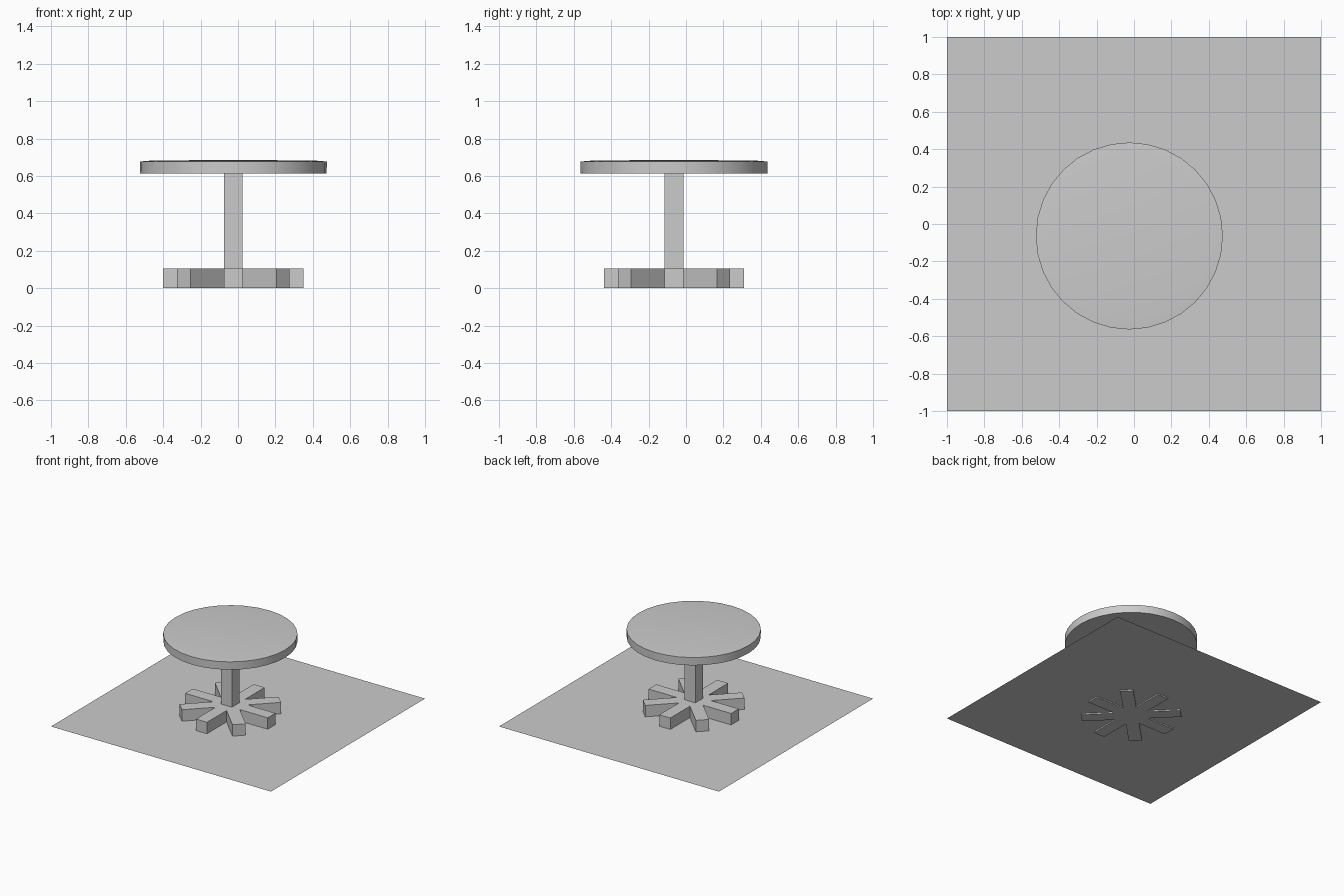
import bpy, bmesh
from math import cos, sin, pi

if "Cube" in bpy.data.objects:
    bpy.data.objects.remove(bpy.data.objects["Cube"])

CX, CY = -0.025, -0.064   # table axis
SEGS = 32


def make(name, verts, faces):
    mesh = bpy.data.meshes.new(name)
    mesh.from_pydata(verts, [], faces)
    bm = bmesh.new()
    bm.from_mesh(mesh)
    bmesh.ops.recalc_face_normals(bm, faces=bm.faces)
    bm.to_mesh(mesh)
    bm.free()
    obj = bpy.data.objects.new(name, mesh)
    bpy.context.collection.objects.link(obj)
    return obj


def prism(name, outline, z0, z1):
    n = len(outline)
    verts = [(CX + x, CY + y, z) for z in (z0, z1) for x, y in outline]
    faces = [tuple(range(n)), tuple(range(n, 2 * n))]
    faces += [(i, (i + 1) % n, n + (i + 1) % n, n + i) for i in range(n)]
    return make(name, verts, faces)


# floor sheet
make("floor", [(-1, -1, 0.01), (1, -1, 0.01), (1, 1, 0.01), (-1, 1, 0.01)], [(0, 1, 2, 3)])

# eight-armed star base
half, reach = 0.05, 0.375
outline = []
for k in range(8):
    a = k * pi / 4
    for r, s in ((reach, -half), (reach, half)):
        outline.append((r * cos(a) - s * sin(a), r * sin(a) + s * cos(a)))
    notch = half / sin(pi / 8)
    outline.append((notch * cos(a + pi / 8), notch * sin(a + pi / 8)))
prism("star_base", outline, 0.0, 0.104)

# square post
prism("post", [(-half, -half), (half, -half), (half, half), (-half, half)], 0.10, 0.615)

# round tabletop with softly crowned top
profile = [(0.499, 0.612), (0.5, 0.677), (0.44, 0.682)]
verts, faces = [], []
for r, z in profile:
    verts += [(CX + r * sin(2 * pi * i / SEGS), CY + r * cos(2 * pi * i / SEGS), z)
              for i in range(SEGS)]
for ring in range(len(profile) - 1):
    a, b = ring * SEGS, (ring + 1) * SEGS
    faces += [(a + i, a + (i + 1) % SEGS, b + (i + 1) % SEGS, b + i) for i in range(SEGS)]
faces.append(tuple(range(SEGS)))
top = len(verts)
verts.append((CX, CY, 0.686))
last = top - SEGS
faces += [(last + i, last + (i + 1) % SEGS, top) for i in range(SEGS)]
tabletop = make("tabletop", verts, faces)
bpy.context.view_layer.objects.active = tabletop
tabletop.select_set(True)
bpy.ops.object.shade_smooth_by_angle(angle=pi / 6)
